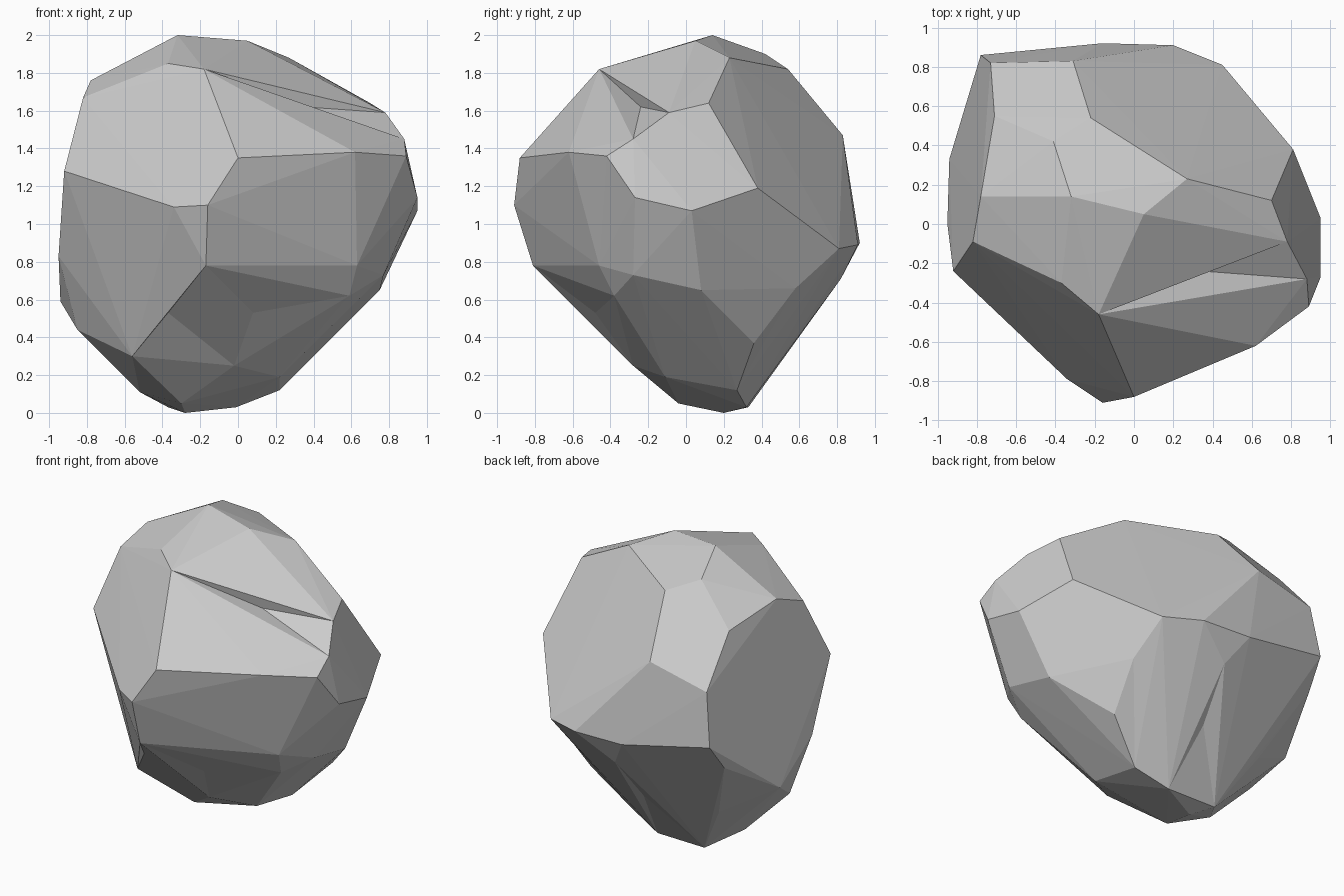
import bpy, bmesh
from mathutils import Vector
from mathutils.bvhtree import BVHTree

# Corner points of the chiselled boulder, from crown to base
CORNERS = [
    (-.32, .14, 2), (.05, .05, 1.97), (.27, .23, 1.88), (-.37, -.3, 1.85), (-.18, -.46, 1.82),
    (-.82, -.09, 1.67), (-.78, .14, 1.76), (-.41, .42, 1.9), (-.22, .54, 1.82), (-.71, .55, 1.68),
    (-.31, .83, 1.47), (.7, .12, 1.64), (.78, -.09, 1.59), (-.73, .82, 1.37), (.88, -.28, 1.45),
    (.89, -.42, 1.36), (.62, -.62, 1.38), (0, -.88, 1.35), (-.16, -.91, 1.1), (-.34, -.79, 1.09),
    (-.92, -.24, 1.28), (.81, .38, 1.19), (.95, .03, 1.07), (.95, -.27, 1.14), (-.78, .86, 1.02),
    (-.16, .92, .9), (.2, .91, .89), (.45, .81, .87), (-.95, 0, .83), (-.17, -.81, .78),
    (.63, -.46, .78), (.77, -.28, .73), (.75, .08, .65), (-.8, .73, .84), (-.04, .82, .71),
    (-.94, .33, .59), (.59, -.38, .62), (-.56, -.28, .3), (-.02, -.28, .25), (.22, -.11, .19),
    (.22, .27, .12), (-.01, .32, .03), (-.28, .2, 0), (-.37, .33, .03), (-.3, -.04, .05),
    (-.52, .11, .11), (-.85, .1, .44), (-.59, .49, .39), (.49, .58, .66)]

# Shallow chips pressed into the hull
DENTS = [(.35, -.24, 1.62), (.08, -.48, .53), (-.37, -.48, .53), (.46, .36, .37), (-.08, .57, .4)]

bm = bmesh.new()
for co in CORNERS:
    bm.verts.new(co)
res = bmesh.ops.convex_hull(bm, input=bm.verts)
loose = [v for v in bm.verts if not v.link_faces]
bmesh.ops.delete(bm, geom=loose, context='VERTS')

for d in DENTS:
    bm.faces.ensure_lookup_table()
    index = BVHTree.FromBMesh(bm).find_nearest(Vector(d))[2]
    poked = bmesh.ops.poke(bm, faces=[bm.faces[index]])
    poked['verts'][0].co = d

bmesh.ops.recalc_face_normals(bm, faces=bm.faces)
mesh = bpy.data.meshes.new("boulder")
bm.to_mesh(mesh)
bm.free()
boulder = bpy.data.objects.new("boulder", mesh)
bpy.context.collection.objects.link(boulder)
